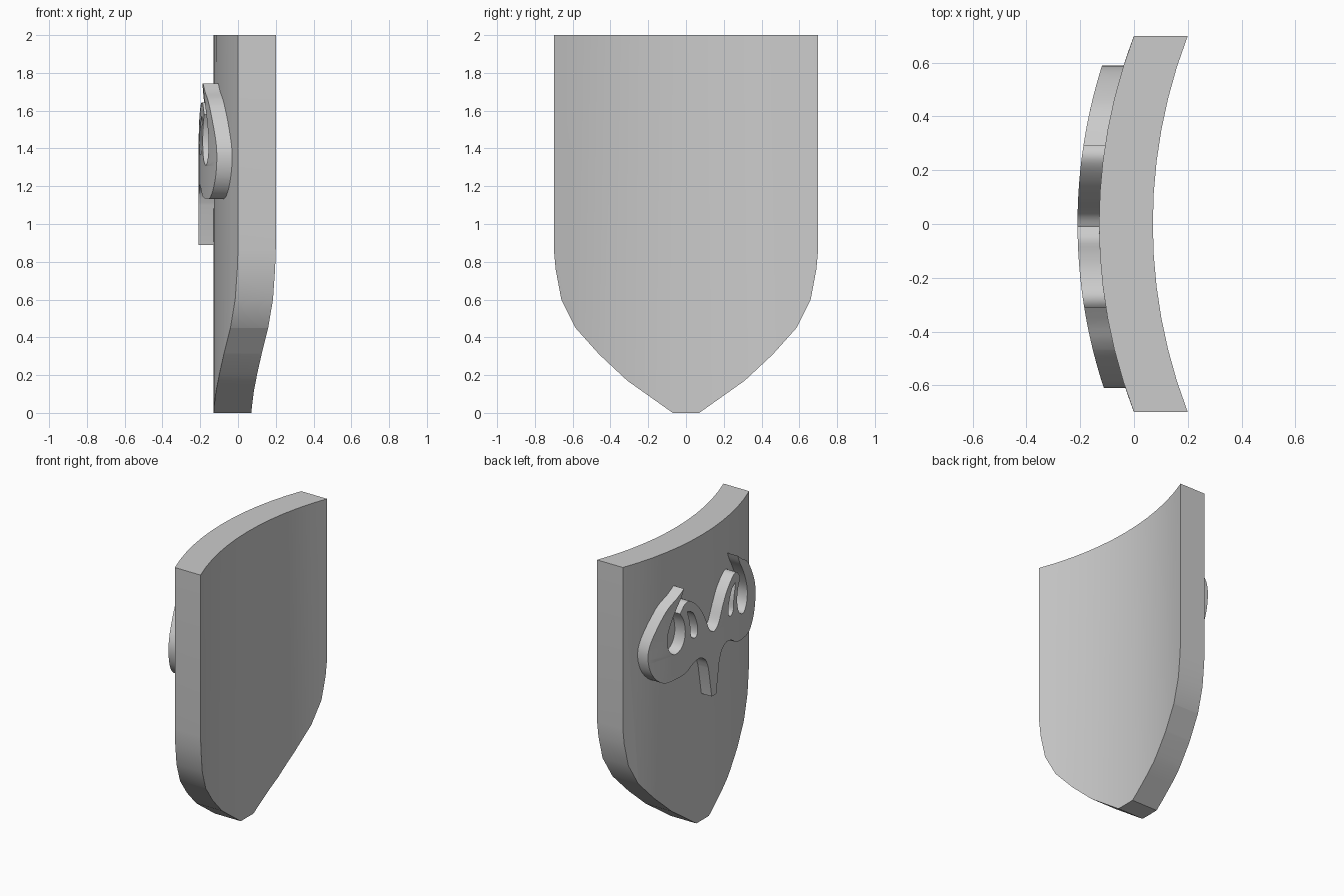
import bpy, bmesh, math
from mathutils import Vector
from mathutils.geometry import tessellate_polygon

cube = bpy.data.objects.get("Cube")
if cube:
    bpy.data.objects.remove(cube)

HALF_WIDTH, SAG = 0.7, 0.13
RADIUS = (HALF_WIDTH ** 2 + SAG ** 2) / (2 * SAG)

grey = bpy.data.materials.new("plain_grey")
grey.use_nodes = True
colour = (0.6, 0.6, 0.6, 1)
grey.diffuse_color = colour
grey.node_tree.nodes["Principled BSDF"].inputs["Base Color"].default_value = colour


def arc(y):
    """Height of the bowed outer face across the width."""
    return RADIUS - SAG - math.sqrt(RADIUS ** 2 - y ** 2)


def smooth_run(points, steps=4):
    """Rounded line through the points, without its last point."""
    pts = [points[0]] + points + [points[-1]]
    out = []
    for i in range(1, len(pts) - 2):
        a, b, c, d = (Vector(p) for p in pts[i - 1:i + 3])
        for s in range(steps):
            t = s / steps
            out.append(0.5 * (2 * b + (c - a) * t + (2 * a - 5 * b + 4 * c - d) * t ** 2
                              + (3 * b - a - 3 * c + d) * t ** 3))
    return out


def flip(points):
    return [Vector((-p[0], p[1])) for p in reversed(points)]


def bowed_plate(name, loops, front, back, shift=0.0):
    """Fill flat loops, slice across the width, bow them and give thickness."""
    loops = [[Vector((0, p[0] + shift, p[1])) for p in loop] for loop in loops]
    bm = bmesh.new()
    verts = [bm.verts.new(p) for loop in loops for p in loop]
    if len(loops) == 1:
        bm.faces.new(verts)
    else:
        for tri in tessellate_polygon(loops):
            bm.faces.new([verts[i] for i in tri])
    slices = 12
    for i in range(1, slices):
        y = HALF_WIDTH * (2 * i / slices - 1)
        bmesh.ops.bisect_plane(bm, geom=bm.verts[:] + bm.edges[:] + bm.faces[:],
                               dist=1e-5, plane_co=(0, y, 0), plane_no=(0, 1, 0))
    for v in bm.verts:
        v.co.x = arc(v.co.y) + front
    extruded = bmesh.ops.extrude_face_region(bm, geom=bm.faces[:], use_keep_orig=True)
    for v in extruded["geom"]:
        if isinstance(v, bmesh.types.BMVert):
            v.co.x += back - front
    bmesh.ops.recalc_face_normals(bm, faces=bm.faces[:])
    mesh = bpy.data.meshes.new(name)
    bm.to_mesh(mesh)
    bm.free()
    mesh.materials.append(grey)
    obj = bpy.data.objects.new(name, mesh)
    bpy.context.collection.objects.link(obj)
    bpy.ops.object.select_all(action="DESELECT")
    obj.select_set(True)
    bpy.context.view_layer.objects.active = obj
    bpy.ops.object.shade_smooth_by_angle(angle=math.radians(30))
    return obj


# Shield body: straight top, rounded shoulders, blunt point
side = [(0.07, 0), (0.31, 0.17), (0.46, 0.31), (0.585, 0.45), (0.66, 0.6),
        (0.69, 0.76), (0.7, 0.87), (0.7, 2)]
bowed_plate("shield_body", [side + flip(side)], 0, 0.2)

# Emblem: stem, outer curl up to the tip
outer = [(0.06, 1.10), (0.09, 1.17), (0.15, 1.205), (0.215, 1.19), (0.28, 1.15),
         (0.37, 1.135), (0.48, 1.14), (0.565, 1.22), (0.6, 1.34), (0.575, 1.46),
         (0.46, 1.63), (0.36, 1.70), (0.30, 1.745)]
# Inner side of the curl, round the open eye
inner = [(0.30, 1.745), (0.325, 1.69), (0.365, 1.63), (0.41, 1.55), (0.445, 1.45),
         (0.435, 1.36), (0.385, 1.31), (0.32, 1.34), (0.29, 1.42), (0.30, 1.51),
         (0.335, 1.58)]
# Brow down to the middle notch
brow = [(0.335, 1.58), (0.29, 1.635), (0.236, 1.635), (0.157, 1.565), (0.10, 1.475),
        (0.05, 1.37), (0, 1.335)]
half = [Vector((0.025, 0.89))] + smooth_run(outer) + smooth_run(inner) + smooth_run(brow)
outline = half + [Vector((0, 1.335))] + flip(half)

# Slender hole beside each eye
slot = [(0.27, 1.575), (0.215, 1.545), (0.175, 1.45), (0.175, 1.385), (0.2, 1.365),
        (0.235, 1.39), (0.245, 1.48), (0.27, 1.575)]
hole = smooth_run(slot)
bowed_plate("emblem", [outline, hole, flip(hole)], -0.08, 0.004, shift=-0.01)
